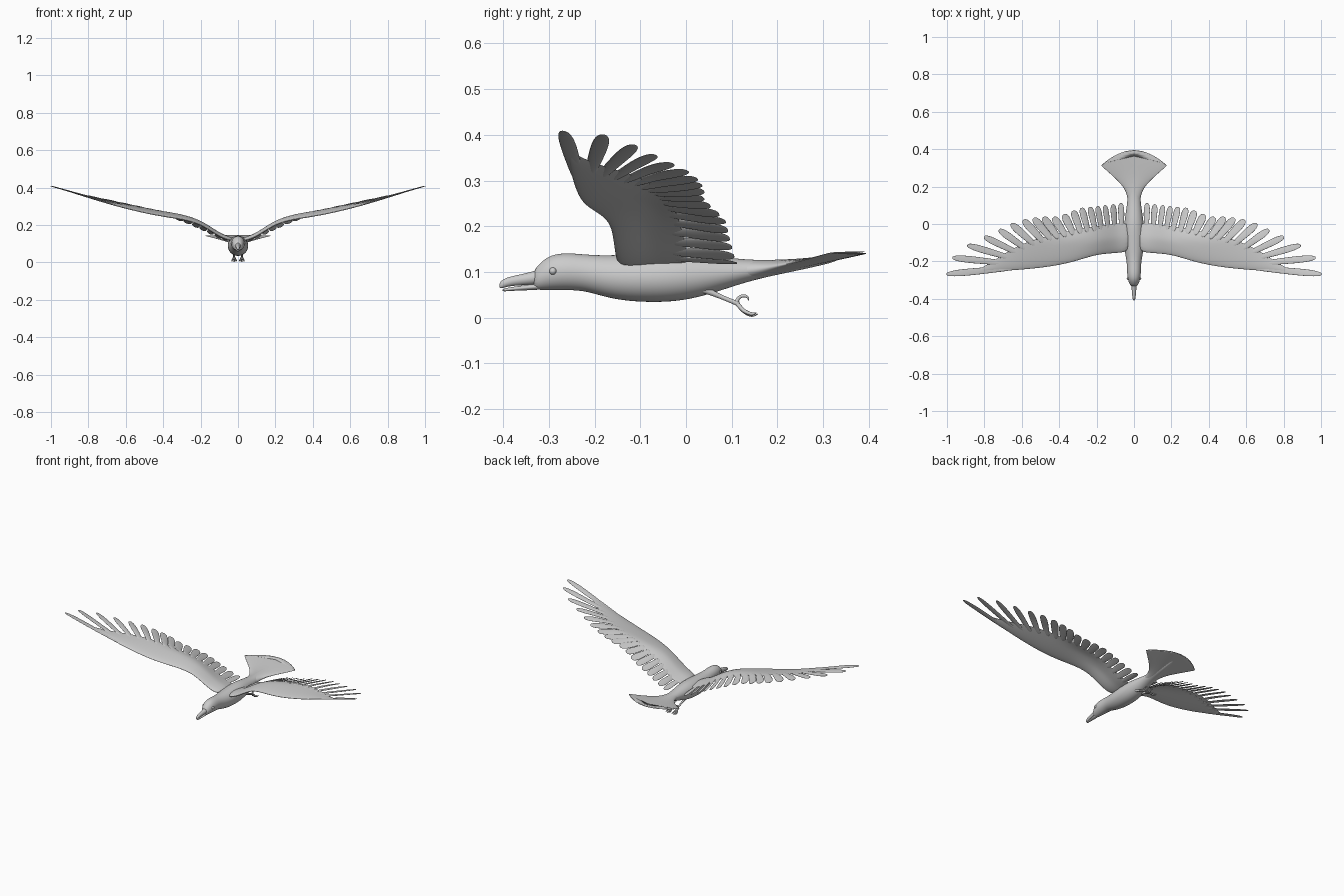
import bpy, bmesh, math
from mathutils import Vector

if "Cube" in bpy.data.objects:
    bpy.data.objects.remove(bpy.data.objects["Cube"])


def interp(table, x):
    """Piecewise-linear lookup in (x, value) pairs."""
    if x <= table[0][0]:
        return table[0][1]
    for (x0, v0), (x1, v1) in zip(table, table[1:]):
        if x <= x1:
            return v0 + (v1 - v0) * (x - x0) / (x1 - x0)
    return table[-1][1]


def finish(obj, mirror=False, subdiv=2):
    if mirror:
        obj.modifiers.new("mirror", 'MIRROR').use_mirror_merge = False
    if subdiv:
        m = obj.modifiers.new("smooth", 'SUBSURF')
        m.levels = m.render_levels = subdiv
    return obj


def loft(name, strips, mirror=False, subdiv=2):
    """Skin each list of rings into a closed tube; all tubes share one object."""
    bm = bmesh.new()
    for rings in strips:
        vs = [[bm.verts.new(p) for p in r] for r in rings]
        n = len(vs[0])
        for a, b in zip(vs, vs[1:]):
            for i in range(n):
                j = (i + 1) % n
                bm.faces.new((a[i], a[j], b[j], b[i]))
        bm.faces.new(vs[0][::-1])
        bm.faces.new(vs[-1])
    bmesh.ops.recalc_face_normals(bm, faces=bm.faces)
    for f in bm.faces:
        f.smooth = True
    me = bpy.data.meshes.new(name)
    bm.to_mesh(me)
    bm.free()
    obj = bpy.data.objects.new(name, me)
    bpy.context.collection.objects.link(obj)
    return finish(obj, mirror, subdiv)


def oval(y, top, bottom, hw, sag=0.0, n=16):
    """Cross-section ring; sag sweeps the outer points forward."""
    zc, hz = (top + bottom) / 2, (top - bottom) / 2
    ring = []
    for i in range(n):
        a = 2 * math.pi * i / n
        c = math.cos(a)
        ring.append((hw * c, y - sag * c * c, zc + hz * math.sin(a)))
    return ring


# Body with head: y, top, bottom, half width
body = [(-.335, .102, .062, .016), (-.318, .122, .06, .026), (-.295, .139, .06, .034),
        (-.26, .143, .06, .038), (-.22, .139, .058, .038), (-.18, .137, .045, .044),
        (-.13, .139, .035, .053), (-.06, .143, .032, .057), (0, .145, .037, .054),
        (.06, .137, .053, .045), (.12, .128, .074, .036), (.18, .126, .09, .033),
        (.26, .130, .106, .02), (.34, .137, .125, .008)]
loft("body", [[oval(*s) for s in body]])

# Beak halves
upper = [(-.31, .112, .072, .02), (-.34, .1, .071, .014), (-.37, .094, .07, .011),
         (-.395, .088, .067, .009), (-.409, .078, .061, .005)]
lower = [(-.31, .078, .06, .017), (-.35, .072, .06, .011), (-.39, .066, .058, .007),
         (-.402, .063, .057, .004)]
loft("upper_beak", [[oval(*s, n=10) for s in upper]])
loft("lower_beak", [[oval(*s, n=10) for s in lower]])

# Eyes
for side in (-1, 1):
    bpy.ops.mesh.primitive_uv_sphere_add(segments=16, ring_count=10, radius=.008,
                                         location=(side * .031, -.291, .102))
    bpy.context.object.name = "eye"
    bpy.ops.object.shade_smooth()

# Fan tail: y, top, bottom, half width, sag
tail = [(.08, .125, .07, .03, 0), (.15, .126, .084, .036, 0), (.2, .126, .096, .05, .012),
        (.26, .130, .110, .088, .028), (.33, .138, .125, .138, .055),
        (.39, .144, .138, .176, .083), (.408, .146, .142, .187, .09)]
loft("tail", [[oval(*s, n=20) for s in tail]])

# Wing surface: height along the span and droop behind and ahead of the ridge
HEIGHT = [(.02, .122), (.08, .138), (.14, .178), (.2, .218), (.27, .246), (.35, .264),
          (.45, .281), (.6, .313), (.8, .356), (.9, .38), (1, .408)]
DROOP_BACK = [(.05, .06), (.2, .24), (.3, .22), (.5, .07), (.9, 0)]
DROOP_FRONT = [(.05, .1), (.3, .2), (.6, .15), (.9, 0)]


def wing_z(x, y):
    d = y + .08
    droop = interp(DROOP_BACK, x) * d if d > 0 else -interp(DROOP_FRONT, x) * d
    return interp(HEIGHT, x) - droop


# Wing arm: x, leading edge y, trailing edge y, half thickness
arm = [(.02, -.15, .01, .016), (.08, -.155, .005, .016), (.14, -.16, 0, .015),
       (.2, -.166, -.01, .014), (.27, -.187, -.02, .013), (.35, -.211, -.035, .012),
       (.45, -.23, -.06, .011), (.55, -.241, -.085, .01), (.65, -.249, -.13, .009),
       (.72, -.253, -.175, .007), (.78, -.256, -.215, .006), (.83, -.258, -.24, .004)]


def airfoil(x, lead, trail, thick, n=16):
    ring = []
    for i in range(n):
        a = 2 * math.pi * i / n
        u = (1 - math.cos(a)) / 2
        y = lead + (trail - lead) * u
        ring.append((x, y, wing_z(x, y) + thick * math.sin(a) * (1 - .7 * u)))
    return ring


loft("wing", [[airfoil(*s) for s in arm]], mirror=True)

# Flight feathers: root x, root y, tip x, tip y, half width
feathers = [(.62, -.232, 1.003, -.268, .019), (.66, -.212, .972, -.18, .019),
            (.63, -.19, .892, -.113, .019), (.6, -.165, .802, -.068, .019),
            (.56, -.145, .722, -.03, .02), (.52, -.12, .657, .002, .021),
            (.475, -.105, .592, .022, .022), (.435, -.09, .537, .032, .022),
            (.4, -.08, .485, .037, .022), (.36, -.07, .43, .037, .022),
            (.32, -.06, .375, .052, .022), (.28, -.055, .325, .072, .021),
            (.243, -.05, .28, .087, .019), (.205, -.045, .235, .092, .018),
            (.17, -.045, .195, .096, .017), (.135, -.04, .155, .101, .016),
            (.1, -.04, .112, .106, .017), (.065, -.04, .07, .112, .017)]
BLADE = [(0, .7), (.3, .85), (.55, 1), (.75, 1.05), (.9, .9), (.97, .6), (1, .3)]


def feather(rx, ry, tx, ty, w):
    root, tip = Vector((rx, ry)), Vector((tx, ty))
    d = (tip - root).normalized()
    side = Vector((-d.y, d.x))
    rings = []
    for t, k in BLADE:
        c = root.lerp(tip, t)
        th = .005 * (1 - .65 * t)
        ring = []
        for s, h in ((-1, 0), (-.5, 1), (.5, 1), (1, 0), (.5, -1), (-.5, -1)):
            off = s * w * k * 1.12
            p = c + side * off
            # slight roll so the blades overlap like shingles
            ring.append((p.x, p.y, wing_z(p.x, p.y) + h * th - .15 * off))
        rings.append(ring)
    return rings


loft("flight_feathers", [feather(*f) for f in feathers], mirror=True)


# Legs and toes as tapered tubes, mirrored
def tubes(name, paths):
    cu = bpy.data.curves.new(name, 'CURVE')
    cu.dimensions = '3D'
    cu.bevel_depth = 1
    cu.bevel_resolution = 3
    cu.use_fill_caps = True
    for path in paths:
        sp = cu.splines.new('NURBS')
        sp.points.add(len(path) - 1)
        for pt, (x, y, z, r) in zip(sp.points, path):
            pt.co = (x, y, z, 1)
            pt.radius = r
        sp.order_u = 3
        sp.use_endpoint_u = True
        sp.resolution_u = 6
        sp.use_smooth = True
    obj = bpy.data.objects.new(name, cu)
    bpy.context.collection.objects.link(obj)
    finish(obj, True, 0)


tubes("leg", [[(.021, .03, .066, .01), (.021, .06, .053, .006), (.021, .09, .04, .0045),
               (.021, .115, .03, .0055)]])
toes = [[(.021, .112, .031, .005), (.021 + dx * .5, .122, .018, .0045),
         (.021 + dx, .134, .008 + lift, .004), (.021 + dx, .147, .004 + lift, .0035),
         (.021 + dx, .157 - abs(dx) * .3, .008 + lift, .001)]
        for dx, lift in ((-.011, .003), (0, 0), (.011, .003))]
toes.append([(.021, .11, .031, .005), (.021, .112, .042, .004), (.021, .124, .049, .0035),
             (.021, .136, .046, .003), (.021, .137, .038, .001)])
tubes("toes", toes)
